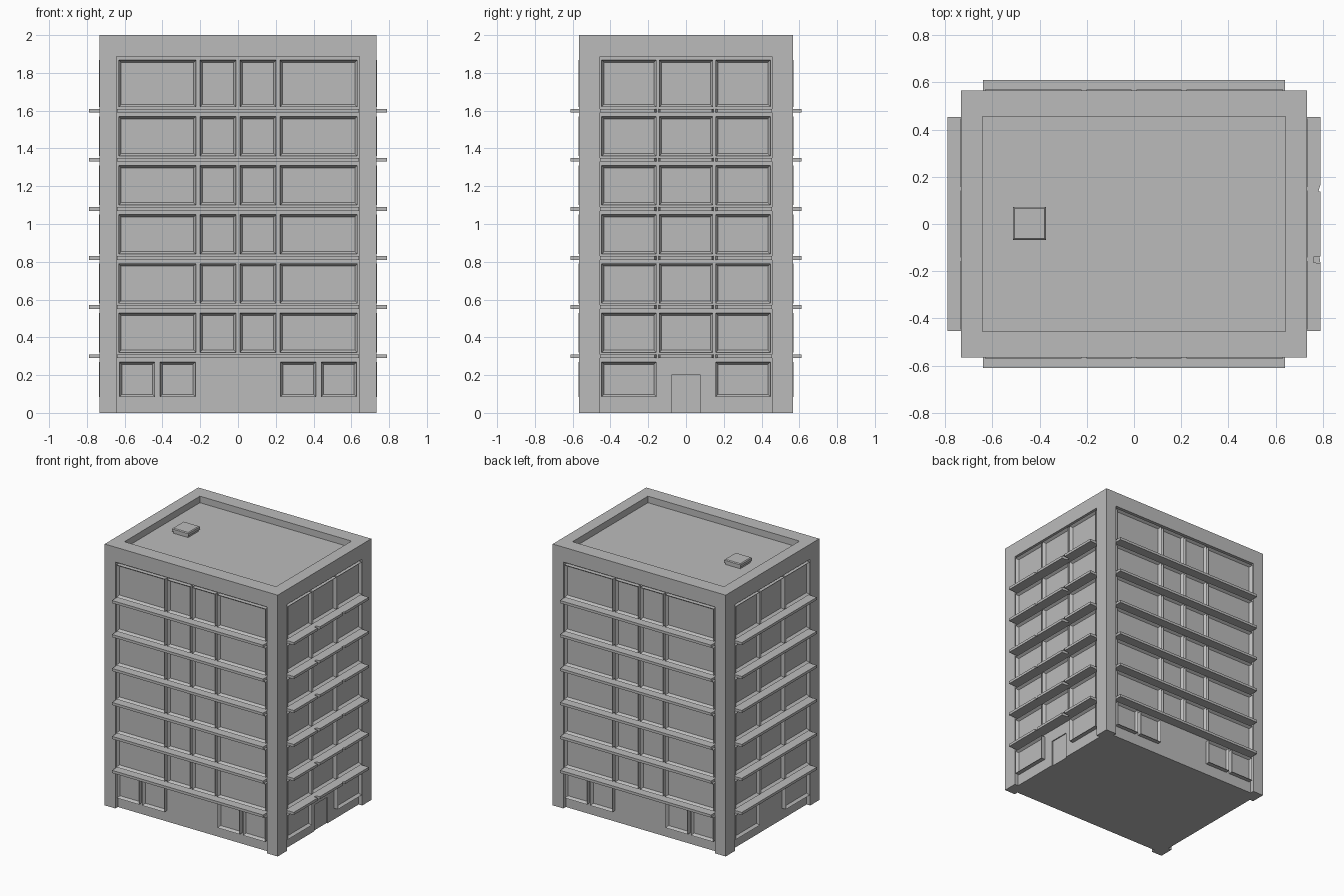
import bpy, bmesh, math
from mathutils import Matrix, Vector

cube = bpy.data.objects.get("Cube")
if cube:
    bpy.data.objects.remove(cube, do_unlink=True)

concrete = bpy.data.materials.new("light_grey_concrete")
concrete.use_nodes = True
concrete.diffuse_color = (0.5, 0.5, 0.5, 1)
concrete.node_tree.nodes["Principled BSDF"].inputs["Base Color"].default_value = (0.5, 0.5, 0.5, 1)

HX, HY, H = 0.7325, 0.566, 2.0      # half width, half depth, height
RECESS, RECESS_TOP = 0.03, 1.886
LEDGES = [0.30 + 0.26 * i for i in range(6)]


def add_box(bm, x, y, z):
    """Add a box from three (low, high) ranges and return its faces."""
    mat = Matrix.Translation([(a + b) / 2 for a, b in (x, y, z)])
    mat @= Matrix.Diagonal([b - a for a, b in (x, y, z)] + [1])
    verts = bmesh.ops.create_cube(bm, size=1, matrix=mat)["verts"]
    return {f for v in verts for f in v.link_faces}


def finish(name, bm, matrix=Matrix()):
    bm.transform(matrix)
    bmesh.ops.recalc_face_normals(bm, faces=bm.faces)
    mesh = bpy.data.meshes.new(name)
    bm.to_mesh(mesh)
    bm.free()
    mesh.materials.append(concrete)
    obj = bpy.data.objects.new(name, mesh)
    bpy.context.collection.objects.link(obj)
    return obj


def add_window(bm, u, z, half):
    """Raised frame with a sunken pane; outward is -y."""
    faces = add_box(bm, u, (-half - 0.003, -half + RECESS + 0.001), z)
    front = min(faces, key=lambda f: f.calc_center_median().y)
    bmesh.ops.inset_region(bm, faces=[front], thickness=0.019)
    bmesh.ops.translate(bm, verts=front.verts, vec=(0, 0.02, 0))


def add_ledge(bm, z, width, inner, outer, notches):
    """Slab with optional V notches in its outer edge."""
    points = [(-width, inner), (-width, outer)]
    for n in notches:
        points += [(n - 0.014, outer), (n - 0.004, inner + 0.01),
                   (n + 0.004, inner + 0.01), (n + 0.014, outer)]
    points += [(width, outer), (width, inner)]
    face = bm.faces.new([bm.verts.new((x, y, z - 0.01)) for x, y in points])
    top = bmesh.ops.extrude_face_region(bm, geom=[face])["geom"]
    bmesh.ops.translate(bm, vec=(0, 0, 0.02),
                        verts=[v for v in top if isinstance(v, bmesh.types.BMVert)])


# Window columns, mirrored about the middle of each facade
def mirrored(columns):
    return [(-b, -a) for a, b in columns] + columns


LONG = dict(half=HY, width=0.642, reach=0.045, notches=[],
            upper=mirrored([(0.01, 0.202), (0.222, 0.632)]),
            ground=mirrored([(0.225, 0.413), (0.44, 0.628)]))
SHORT = dict(half=HX, width=0.456, reach=0.0575, notches=[],
             upper=mirrored([(0.157, 0.447)]) + [(-0.142, 0.142)],
             ground=mirrored([(0.157, 0.447)]))
FACADES = [("front", 0, LONG), ("left", 90, dict(SHORT, notches=[-0.152, 0.152])),
           ("back", 180, LONG), ("right", -90, SHORT)]

# Main block, cut by facade recesses, roof well and entrance
bm = bmesh.new()
add_box(bm, (-HX, HX), (-HY, HY), (0, H))
building = finish("building_body", bm)

cutters = []
for side, angle, f in FACADES:
    turn = Matrix.Rotation(math.radians(angle), 4, "Z")
    half = f["half"]
    wall = -half + RECESS

    bm = bmesh.new()
    add_box(bm, (-f["width"], f["width"]), (-half - 0.1, wall), (-0.1, RECESS_TOP))
    cutters.append(finish(side + "_recess_cutter", bm, turn))

    # Frames on the upper floors and the ground floor
    bm = bmesh.new()
    for ledge in LEDGES:
        top = 1.868 if ledge == LEDGES[-1] else ledge + 0.23
        for u in f["upper"]:
            add_window(bm, u, (ledge + 0.02, top), half)
    for u in f["ground"]:
        add_window(bm, u, (0.085, 0.27), half)
    finish(side + "_windows", bm, turn)

    # Ledges between floors
    bm = bmesh.new()
    for z in LEDGES:
        add_ledge(bm, z, f["width"] - 0.002, wall + 0.001, -half - f["reach"], f["notches"])
    finish(side + "_ledges", bm, turn)

bm = bmesh.new()
add_box(bm, (-0.642, 0.642), (-0.456, 0.456), (1.95, 2.1))
cutters.append(finish("roof_cutter", bm))
bm = bmesh.new()
add_box(bm, (HX - RECESS - 0.015, HX + 0.1), (-0.077, 0.077), (-0.1, 0.2))
cutters.append(finish("door_cutter", bm))

for cutter in cutters:
    mod = building.modifiers.new(cutter.name, "BOOLEAN")
    mod.operation, mod.solver, mod.object = "DIFFERENCE", "EXACT", cutter
bpy.context.view_layer.update()
evaluated = building.evaluated_get(bpy.context.evaluated_depsgraph_get())
building_mesh = bpy.data.meshes.new_from_object(evaluated)
building.modifiers.clear()
building.data = building_mesh
for cutter in cutters:
    bpy.data.objects.remove(cutter, do_unlink=True)

# Door leaf closing the entrance flush at the ground
bm = bmesh.new()
add_box(bm, (HX - RECESS - 0.016, HX - RECESS - 0.008), (-0.077, 0.077), (0, 0.2))
finish("entrance_door", bm)

# Roof hatch with a bevelled lid
bm = bmesh.new()
add_box(bm, (-0.505, -0.38), (-0.06, 0.065), (1.949, 1.97))
lid = add_box(bm, (-0.512, -0.373), (-0.067, 0.072), (1.965, 1.99))
top = max(lid, key=lambda f: f.calc_center_median().z)
bmesh.ops.bevel(bm, geom=list(top.edges), offset=0.006, segments=1, affect="EDGES")
finish("roof_hatch", bm)
